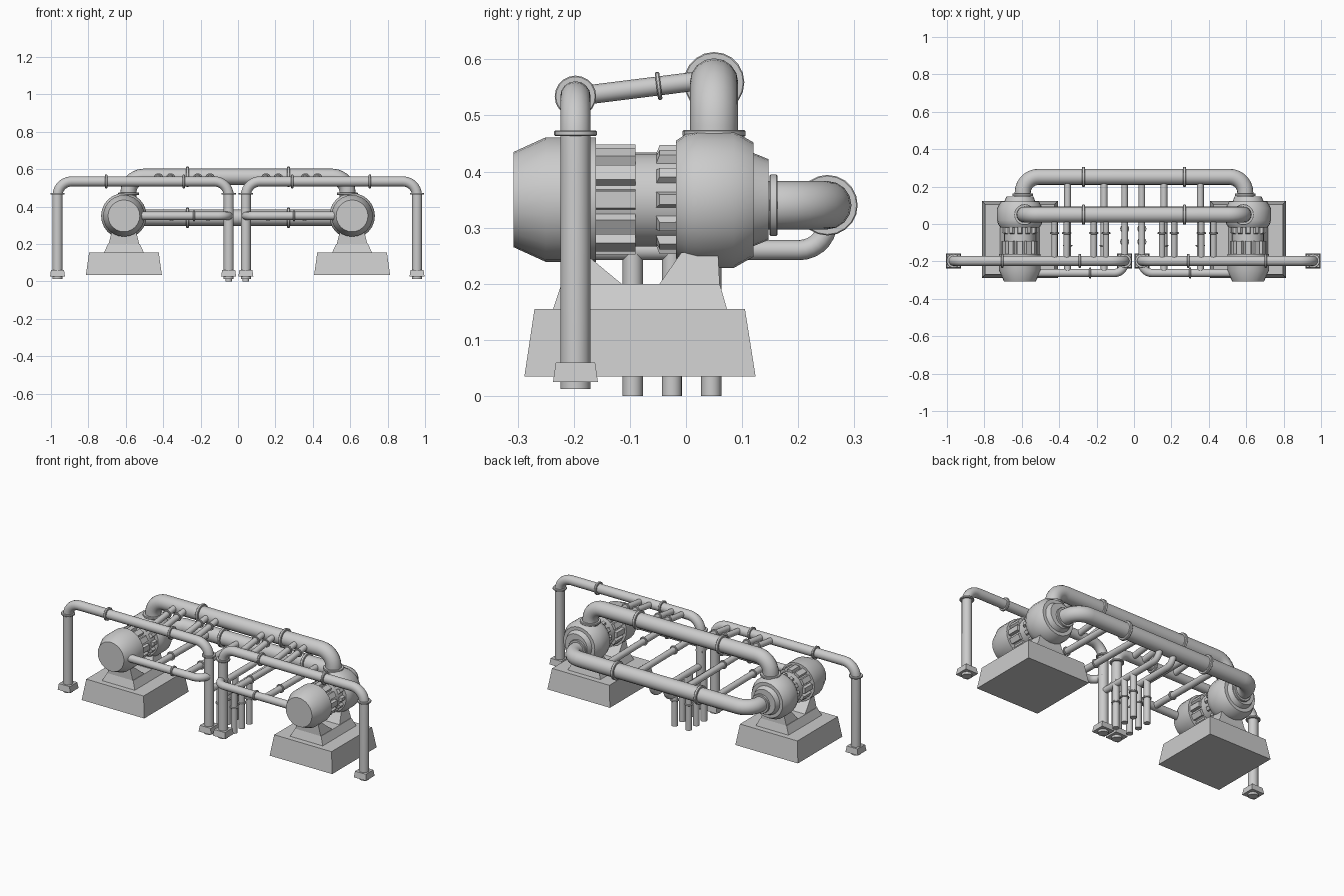
import bpy, bmesh, math
from mathutils import Vector, Matrix

if "Cube" in bpy.data.objects:
    bpy.data.objects.remove(bpy.data.objects["Cube"])


def finish(name, bm, smooth=True):
    bmesh.ops.recalc_face_normals(bm, faces=bm.faces)
    me = bpy.data.meshes.new(name)
    bm.to_mesh(me)
    bm.free()
    ob = bpy.data.objects.new(name, me)
    bpy.context.collection.objects.link(ob)
    if smooth:
        shade(ob)
    return ob


def shade(ob):
    bpy.ops.object.select_all(action='DESELECT')
    ob.select_set(True)
    bpy.context.view_layer.objects.active = ob
    bpy.ops.object.shade_smooth_by_angle(angle=math.radians(32))


def add_block(bm, z0, lo, z1, hi, mat=Matrix()):
    """Tapered box; lo and hi are (x0, x1, y0, y1)."""
    rings = []
    for z, (x0, x1, y0, y1) in ((z0, lo), (z1, hi)):
        rings.append([bm.verts.new(mat @ Vector((x, y, z)))
                      for x, y in ((x0, y0), (x1, y0), (x1, y1), (x0, y1))])
    a, b = rings
    bm.faces.new(a[::-1])
    bm.faces.new(b)
    for i in range(4):
        j = (i + 1) % 4
        bm.faces.new((a[i], a[j], b[j], b[i]))


def block(name, z0, lo, z1, hi):
    bm = bmesh.new()
    add_block(bm, z0, lo, z1, hi)
    return finish(name, bm, False)


def lathe(name, cx, cz, profile, seg=24):
    """Closed solid of revolution along y; profile is (y, radius)."""
    bm = bmesh.new()
    rings = [[bm.verts.new((cx + r * math.cos(2 * math.pi * i / seg), y,
                            cz + r * math.sin(2 * math.pi * i / seg)))
              for i in range(seg)] for y, r in profile]
    for a, b in zip(rings, rings[1:]):
        for i in range(seg):
            j = (i + 1) % seg
            bm.faces.new((a[i], a[j], b[j], b[i]))
    bm.faces.new(rings[0])
    bm.faces.new(rings[-1])
    return finish(name, bm)


def pipe(name, pts, r, bend=0.08, steps=7):
    """Tube along a polyline with rounded elbows."""
    pts = [Vector(p) for p in pts]
    path = [pts[0]]
    for a, p, b in zip(pts, pts[1:], pts[2:]):
        s = p + (a - p).normalized() * bend
        e = p + (b - p).normalized() * bend
        # quarter-circle elbow
        c = s + e - p
        for i in range(steps + 1):
            t = i / steps * math.pi / 2
            path.append(c + (s - c) * math.cos(t) + (e - c) * math.sin(t))
    path.append(pts[-1])
    cu = bpy.data.curves.new(name, 'CURVE')
    cu.dimensions = '3D'
    cu.bevel_depth = r
    cu.bevel_resolution = 6
    cu.use_fill_caps = True
    sp = cu.splines.new('POLY')
    sp.points.add(len(path) - 1)
    for q, v in zip(sp.points, path):
        q.co = (*v, 1)
    ob = bpy.data.objects.new(name, cu)
    bpy.context.collection.objects.link(ob)
    bpy.ops.object.select_all(action='DESELECT')
    ob.select_set(True)
    bpy.context.view_layer.objects.active = ob
    bpy.ops.object.convert(target='MESH')
    shade(bpy.context.object)


def ring(name, p, axis, r, w=0.012):
    """Short collar disc centred on p."""
    bm = bmesh.new()
    m = Matrix.Translation(p) @ Vector(axis).to_track_quat('Z', 'Y').to_matrix().to_4x4()
    bmesh.ops.create_cone(bm, cap_ends=True, segments=20, radius1=r, radius2=r, depth=w, matrix=m)
    bmesh.ops.bevel(bm, geom=[e for e in bm.edges if any(len(f.verts) > 4 for f in e.link_faces)],
                    offset=0.002, segments=1, affect='EDGES')
    return finish(name, bm)


CZ = 0.35
for s, side in ((-1, 'left'), (1, 'right')):
    cx = 0.61 * s
    # plinth, pedestal and saddles
    block(side + '_plinth', 0.035, (cx - .203, cx + .203, -.288, .124),
          0.155, (cx - .186, cx + .186, -.27, .105))
    block(side + '_pedestal', 0.155, (cx - .106, cx + .106, -.237, .073),
          0.2, (cx - .085, cx + .085, -.222, .06))
    block(side + '_motor_saddle', 0.2, (cx - .082, cx + .082, -.222, -.115),
          0.262, (cx - .066, cx + .066, -.222, -.19))
    block(side + '_pump_saddle', 0.2, (cx - .082, cx + .082, -.047, .06),
          0.256, (cx - .066, cx + .066, -.008, .057))

    # motor, core and pump casing
    lathe(side + '_motor', cx, CZ, [(-.307, .085), (-.25, .111), (-.16, .111), (-.16, .08)])
    lathe(side + '_motor_core', cx, CZ, [(-.165, .084), (.0, .084)])
    lathe(side + '_pump_casing', cx, CZ,
          [(-.018, .08), (-.018, .105), (.0, .117), (.02, .122), (.085, .122), (.12, .102),
           (.12, .083), (.147, .072), (.147, .04)])

    # cooling fins and coupling lugs
    bm = bmesh.new()
    for i in range(12):
        m = (Matrix.Translation((cx, 0, CZ))
             @ Matrix.Rotation(math.radians(30 * i), 4, 'Y'))
        add_block(bm, .075, (-.019, .019, -.16, -.09), .098, (-.015, .015, -.16, -.09), m)
        add_block(bm, .075, (-.016, .016, -.056, -.014), .097, (-.009, .009, -.047, -.018), m)
    finish(side + '_fins', bm, False)

    # nozzle flanges
    ring(side + '_discharge_flange', (.585 * s, .05, .468), (0, 0, 1), .056)
    ring(side + '_suction_flange', (.595 * s, .156, .34), (0, 1, 0), .055, .014)

    # front arch with feet and collars
    off = -.004
    xi, xo = .046 * s + off, .961 * s + off
    pipe(side + '_arch', [(xo, -.197, .012), (xo, -.197, .534), (xi, -.197, .534),
                          (xi, -.197, .012)], .027, .075)
    for x in (xi, xo):
        block(side + '_arch_foot', .025, (x - .04, x + .04, -.237, -.157),
              .06, (x - .035, x + .035, -.232, -.162))
        ring(side + '_arch_collar', (x, -.197, .468), (0, 0, 1), .038, .01)
    for x in (.29, .705):
        ring(side + '_arch_ring', (x * s, -.197, .534), (1, 0, 0), .037)

    # motor feed pipe joining the inner upright
    pipe(side + '_feed_pipe', [(.53 * s, -.262, .35), (xi, -.262, .35), (xi, -.18, .35)],
         .022, .055)
    ring(side + '_feed_ring', ((.235 if s < 0 else .3) * s, -.262, .35), (1, 0, 0), .029, .01)

    # upper cross pipes from arch to discharge pipe
    for x in (.15, .215, .36, .425):
        a, b = Vector((x * s, -.197, .534)), Vector((x * s, .05, .565))
        pipe(side + '_upper_cross_pipe', [a, b], .017)
        ring(side + '_upper_cross_ring', a.lerp(b, .6), b - a, .025, .008)

    # lower cross pipes from feed to suction pipe
    for x in (.16, .355):
        pipe(side + '_lower_cross_pipe', [(x * s, -.262, .35), (x * s, .25, .345)], .018)
        ring(side + '_lower_cross_ring', (x * s, -.115, .349), (0, 1, 0), .025, .008)

    # drain header with three drops
    pipe(side + '_drain_header', [(xi, -.19, .26), (xi, .252, .26), (xi, .252, .34)], .018, .05)
    for y in (-.095, -.025, .045):
        pipe(side + '_drain_drop', [(xi, y, 0), (xi, y, .26)], .018)
        ring(side + '_drain_ring', (xi, y, .15), (0, 0, 1), .024, .008)

# main headers linking both pumps
pipe('discharge_pipe', [(-.585, .05, .42), (-.585, .05, .559), (.585, .05, .559), (.585, .05, .42)],
     .043, .08)
pipe('suction_pipe', [(-.595, .13, .34), (-.595, .252, .34), (.595, .252, .34), (.595, .13, .34)],
     .043, .085)
for x in (-.27, .27):
    ring('discharge_ring', (x, .05, .559), (1, 0, 0), .054, .015)
    ring('suction_ring', (x, .252, .34), (1, 0, 0), .054, .015)
